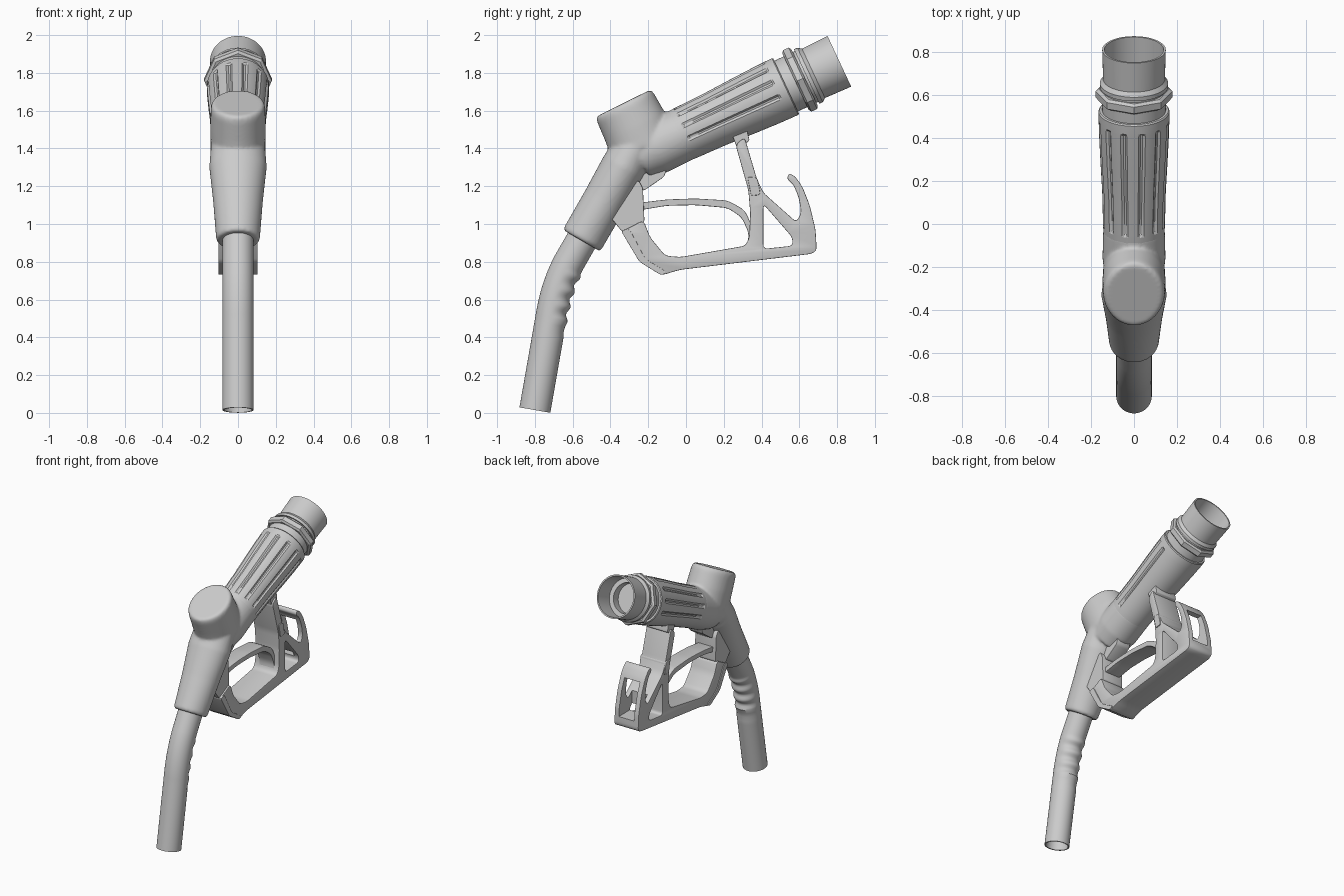
import bpy, bmesh
from math import sin, cos, pi, radians, atan2
from mathutils import Vector, Matrix

if "Cube" in bpy.data.objects:
    bpy.data.objects.remove(bpy.data.objects["Cube"])

AXIS = radians(25)          # tilt of the handle
END = (0.53, 1.73)          # centre of the handle's upper end (y, z)


def loft(bm, rings, n=48, close=(True, True)):
    """Skin elliptical rings (y, z, angle, r_in_plane, r_x[, offset function])."""
    loops = []
    for r in rings:
        y, z, a, ru, rx = r[:5]
        off = r[5] if len(r) > 5 else (lambda t, i: 0)
        loop = []
        for i in range(n):
            t = 2 * pi * i / n
            d = off(t, i)
            u = (ru + d) * cos(t)
            loop.append(bm.verts.new(((rx + d) * sin(t), y - sin(a) * u, z + cos(a) * u)))
        loops.append(loop)
    for p, q in zip(loops, loops[1:]):
        for i in range(n):
            bm.faces.new((p[i], p[(i + 1) % n], q[(i + 1) % n], q[i]))
    if close[0]:
        bm.faces.new(loops[0])
    if close[1]:
        bm.faces.new(loops[-1])


def smooth(obj, angle=35):
    bpy.ops.object.select_all(action='DESELECT')
    obj.select_set(True)
    bpy.context.view_layer.objects.active = obj
    bpy.ops.object.shade_smooth_by_angle(angle=radians(angle))


def finish(name, bm, angle=35):
    bmesh.ops.recalc_face_normals(bm, faces=bm.faces)
    me = bpy.data.meshes.new(name)
    bm.to_mesh(me)
    bm.free()
    obj = bpy.data.objects.new(name, me)
    bpy.context.collection.objects.link(obj)
    smooth(obj, angle)
    return obj


def on_axis(s, r, off=None):
    ring = (END[0] + s * cos(AXIS), END[1] + s * sin(AXIS), AXIS, r, r)
    return ring + (off,) if off else ring


def rounded(pts, rad):
    """Round every corner of a closed outline."""
    out = []
    pts = [Vector(p) for p in pts]
    for i, b in enumerate(pts):
        a, c = pts[i - 1], pts[(i + 1) % len(pts)]
        p = b + (a - b) * min(0.45, rad / (a - b).length)
        q = b + (c - b) * min(0.45, rad / (c - b).length)
        out += [p * (1 - t) ** 2 + b * 2 * t * (1 - t) + q * t * t for t in (0, .25, .5, .75, 1)]
    return out


def plate(name, outlines, half, rad=0.03, bevel=0.004):
    """Side-view outlines (y, z) extruded symmetrically across x; later outlines are holes."""
    cu = bpy.data.curves.new(name, 'CURVE')
    cu.dimensions, cu.fill_mode = '2D', 'BOTH'
    cu.extrude, cu.bevel_depth, cu.bevel_resolution = half - bevel, bevel, 1
    cu.offset = -bevel
    for o in outlines:
        pts = rounded(o, rad)
        sp = cu.splines.new('POLY')
        sp.points.add(len(pts) - 1)
        for p, v in zip(sp.points, pts):
            p.co = (v.x, v.y, 0, 1)
        sp.use_cyclic_u = True
    obj = bpy.data.objects.new(name, cu)
    bpy.context.collection.objects.link(obj)
    obj.matrix_world = Matrix(((0, 0, 1, 0), (1, 0, 0, 0), (0, 1, 0, 0), (0, 0, 0, 1)))
    bpy.ops.object.select_all(action='DESELECT')
    obj.select_set(True)
    bpy.context.view_layer.objects.active = obj
    bpy.ops.object.convert(target='MESH')
    obj = bpy.context.view_layer.objects.active
    smooth(obj, 30)
    return obj


# cast body: lower cone, cap stub and handle root blended together
bm = bmesh.new()
A60 = radians(60)
loft(bm, [(-.553, .912, A60, .108, .108), (-.545, .926, A60, .115, .116),
          (-.43, 1.125, A60, .116, .132), (-.33, 1.30, A60, .121, .152), (-.24, 1.455, A60, .11, .14)])
CAP = radians(116.5)
loft(bm, [(-.225, 1.41, CAP, .18, .145), (-.27, 1.515, CAP, .175, .147), (-.317, 1.61, CAP, .169, .144),
          (-.327, 1.632, CAP, .164, .139), (-.331, 1.64, CAP, .153, .128)])
loft(bm, [on_axis(-.86, .135), on_axis(-.76, .147), on_axis(-.60, .143)])
body = finish("body_casting", bm)
rm = body.modifiers.new("blend", 'REMESH')
rm.mode, rm.voxel_size, rm.use_smooth_shade = 'VOXEL', 0.01, True
sm = body.modifiers.new("soften", 'SMOOTH')
sm.iterations, sm.factor = 5, 0.5

# grip sleeve with lengthwise grooves
def groove(t, i):
    return -.009 if i % 8 in (3, 4) and cos(t) > -.6 else 0

bm = bmesh.new()
loft(bm, [on_axis(-.68, .140), on_axis(-.59, .144), on_axis(-.575, .1445, groove), on_axis(-.42, .148, groove),
          on_axis(-.25, .157, groove), on_axis(-.12, .163, groove), on_axis(-.06, .1645, groove),
          on_axis(-.05, .165), on_axis(-.006, .165), on_axis(0, .160)], n=96)
finish("grip_sleeve", bm, 25)

# hollow hose connector
bm = bmesh.new()
loft(bm, [on_axis(s, r) for s, r in
          ((-.03, .148), (.12, .148), (.12, .159), (.14, .159), (.16, .144), (.311, .148), (.311, .138),
           (.17, .136), (.17, .105), (.04, .105))], n=64)
finish("hose_connector", bm)

# faceted nut
bm = bmesh.new()
loft(bm, [on_axis(s, r) for s, r in ((.055, .164), (.065, .179), (.098, .179), (.108, .164))], n=8)
finish("connector_nut", bm, 15)

# bent spout, rippled on the inside of the bend and open at the tip
P, C, Q, TIP = Vector((-.62, .796)), Vector((-.69, .665)), Vector((-.715, .50)), Vector((-.80, .015))
path = [Vector((-.52, .97)), Vector((-.57, .883))]
path += [P * (1 - t) ** 2 + C * 2 * t * (1 - t) + Q * t * t for t in (k / 28 for k in range(29))]
path += [Q.lerp(TIP, k / 16) for k in range(1, 17)]
rings = []
for k, p in enumerate(path):
    d = path[min(k + 1, len(path) - 1)] - path[max(k - 1, 0)]
    wave = .008 * sin((.77 - p.y) / .085 * 2 * pi) if .43 < p.y < .77 else 0
    rings.append((p.x, p.y, atan2(d.y, d.x), .083, .083, lambda t, i, w=wave: w * max(0, cos(t))))
a = rings[-1][2]
inner = TIP.lerp(Q, .9)
rings += [(TIP.x, TIP.y, a, .074, .074), (inner.x, inner.y, a, .074, .074)]
bm = bmesh.new()
loft(bm, rings)
finish("spout", bm)

# lever guard with holding hook and post
guard = plate("lever_guard", [
    [(-.34, .96), (-.245, .80), (-.13, .728), (-.035, .757), (.665, .842), (.692, .86), (.686, .97), (.655, 1.10),
     (.615, 1.20), (.575, 1.255), (.545, 1.268), (.533, 1.238), (.568, 1.21), (.597, 1.14), (.61, 1.06), (.585, 1.01),
     (.41, 1.165), (.375, 1.24), (.31, 1.46), (.262, 1.42), (.33, 1.18), (.34, 1.06), (.335, .93), (.315, .885),
     (-.03, .825), (-.11, .832), (-.19, .93), (-.225, 1.02)],
    [(.41, 1.105), (.562, .93), (.565, .885), (.41, .868)]], .097, .025)

# slot through the hook
bpy.ops.mesh.primitive_cube_add(size=1, location=(0, .635, 1.05))
cutter = bpy.context.object
cutter.name = "hook_slot_cutter"
cutter.scale = (.125, .20, .26)
cutter.hide_render = True
cutter.hide_set(True)
cut = guard.modifiers.new("hook_slot", 'BOOLEAN')
cut.object, cut.operation, cut.solver = cutter, 'DIFFERENCE', 'EXACT'

# trigger lever, hinge housing and small fittings
plate("trigger_lever", [[(-.25, 1.112), (-.10, 1.13), (.05, 1.135), (.22, 1.125), (.31, 1.075), (.345, 1.0),
                         (.345, .89), (.325, .89), (.333, .95), (.295, 1.035), (.22, 1.085), (.05, 1.10),
                         (-.10, 1.097), (-.25, 1.072)]], .06, .03)
plate("hinge_housing", [[(-.40, 1.035), (-.335, .955), (-.22, 1.013), (-.228, 1.19), (-.25, 1.23), (-.32, 1.2)]],
      .085, .012)
plate("guard_flange", [[(-.345, .965), (-.247, .80), (-.13, .728), (-.10, .745), (-.215, .815), (-.30, .975)]],
      .103, .02, .002)
plate("body_web", [[(-.26, 1.19), (-.225, 1.175), (-.115, 1.25), (-.10, 1.30), (-.22, 1.30)]], .055, .015)
plate("post_mount", [[(.245, 1.47), (.32, 1.51), (.337, 1.44), (.27, 1.402)]], .085, .01)
plate("post_latch", [[(.325, 1.25), (.378, 1.245), (.395, 1.155), (.345, 1.148)]], .104, .015)
